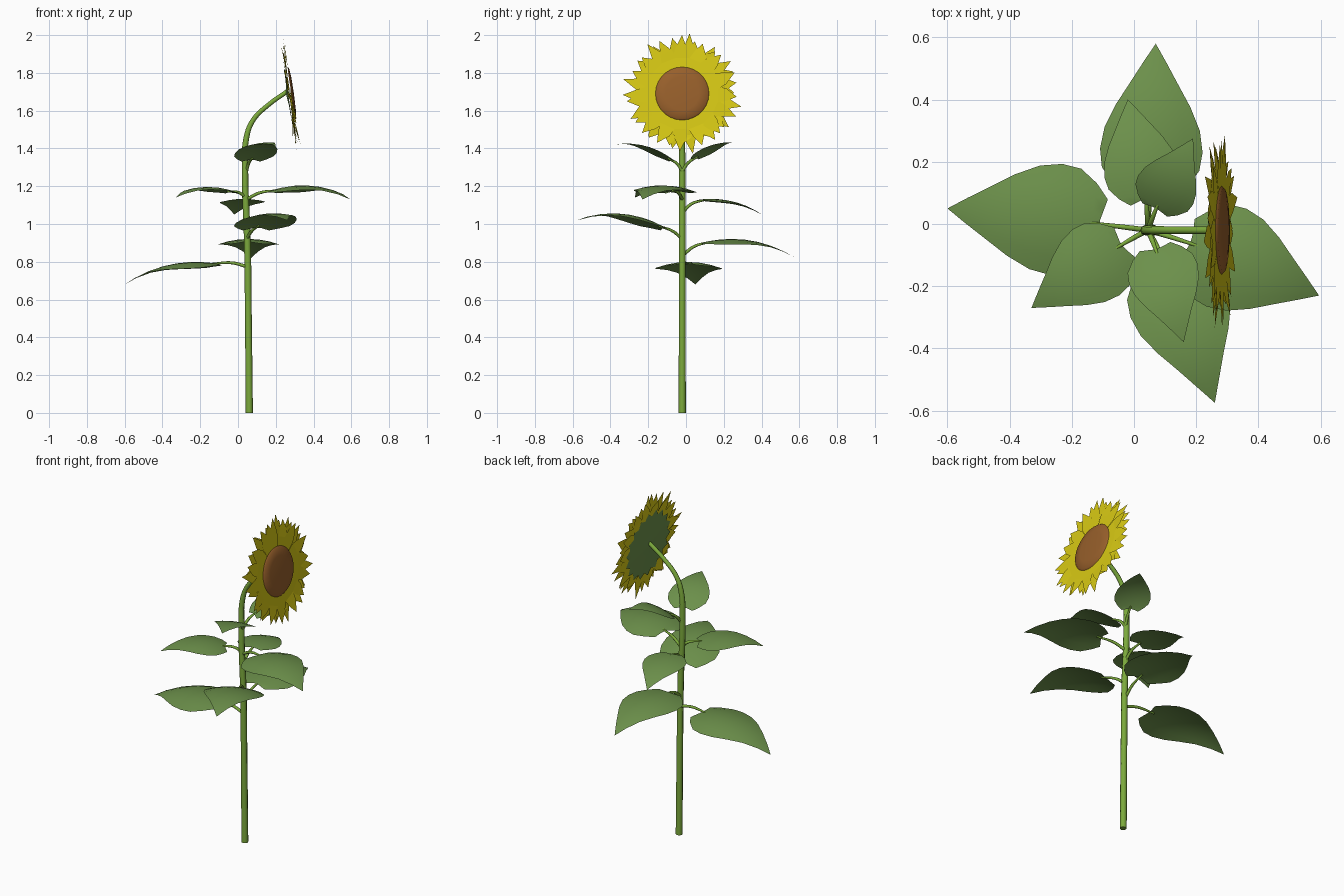
import bpy, bmesh, math, random
from mathutils import Vector

random.seed(4)
cube = bpy.data.objects.get("Cube")
if cube:
    bpy.data.objects.remove(cube, do_unlink=True)


def material(name, rgb):
    m = bpy.data.materials.new(name)
    m.use_nodes = True
    m.diffuse_color = (*rgb, 1)
    m.node_tree.nodes["Principled BSDF"].inputs["Base Color"].default_value = (*rgb, 1)
    return m


LEAF = material("leaf green", (0.15, 0.28, 0.07))
STEM = material("stem green", (0.20, 0.40, 0.045))
PETAL = material("petal yellow", (0.68, 0.58, 0.007))
SEED = material("seed brown", (0.31, 0.115, 0.024))


def finish(bm, name, mat, smooth=False):
    mesh = bpy.data.meshes.new(name)
    for f in bm.faces:
        f.smooth = smooth
    bm.to_mesh(mesh)
    bm.free()
    mesh.materials.append(mat)
    obj = bpy.data.objects.new(name, mesh)
    bpy.context.collection.objects.link(obj)
    return obj


def tube(name, points, radii, mat):
    """Smooth tapered tube through the points, turned into a mesh."""
    curve = bpy.data.curves.new(name + "_path", "CURVE")
    curve.dimensions = "3D"
    curve.bevel_depth = 1
    curve.bevel_resolution = 2
    curve.resolution_u = 5
    curve.use_fill_caps = True
    spline = curve.splines.new("BEZIER")
    spline.bezier_points.add(len(points) - 1)
    for bp, co, r in zip(spline.bezier_points, points, radii):
        bp.co = co
        bp.radius = r
        bp.handle_left_type = bp.handle_right_type = "AUTO"
    path = bpy.data.objects.new(name + "_path", curve)
    bpy.context.collection.objects.link(path)
    graph = bpy.context.evaluated_depsgraph_get()
    mesh = bpy.data.meshes.new_from_object(path.evaluated_get(graph))
    bpy.data.objects.remove(path, do_unlink=True)
    mesh.materials.clear()
    mesh.materials.append(mat)
    obj = bpy.data.objects.new(name, mesh)
    bpy.context.collection.objects.link(obj)
    return obj


# Stem with its bent neck
stem_path = [(0.06, 0), (0.055, 0.5), (0.05, 0.9), (0.037, 1.3),
             (0.045, 1.46), (0.08, 1.55), (0.16, 1.63), (0.265, 1.705)]
tube("stem", [(x, -0.02, z) for x, z in stem_path],
     [0.019, 0.018, 0.018, 0.017, 0.015, 0.013, 0.012, 0.012], STEM)

# Leaf outline: distance along the leaf, half width
OUTLINE = [(0, 0.12), (-0.03, 0.45), (0.05, 0.72), (0.16, 0.95), (0.28, 1), (0.42, 0.93),
           (0.57, 0.73), (0.72, 0.47), (0.87, 0.22), (1, 0)]
COLS = (-1, -0.66, -0.33, 0, 0.33, 0.66, 1)


def leaf(name, node_z, base, tip, half, arch):
    base, tip = Vector(base), Vector(tip)
    along = tip - base
    side = Vector((-along.y, along.x, 0)).normalized()
    up = along.cross(side).normalized()
    bm = bmesh.new()
    rows = []
    for i, (t, w) in enumerate(OUTLINE):
        row = []
        for u in COLS:
            s = u * w * half
            # the first rows curl back only at the lobes
            tt = max(0, t) if abs(u) < 0.5 else t
            if i == 1:
                tt = 0.025 - 0.055 * abs(u)
            bend = arch * 4 * tt * (1 - tt) - 1.1 * s * s
            row.append(bm.verts.new(base + along * tt + side * s + up * bend))
        rows.append(row)
    for a, b in zip(rows, rows[1:]):
        for k in range(len(COLS) - 1):
            bm.faces.new((a[k], b[k], b[k + 1], a[k + 1]))
    bmesh.ops.remove_doubles(bm, verts=bm.verts, dist=0.0005)
    bmesh.ops.recalc_face_normals(bm, faces=bm.faces)
    if sum(f.normal.z for f in bm.faces) < 0:
        bmesh.ops.reverse_faces(bm, faces=bm.faces)
    finish(bm, name, LEAF, True)
    # Leaf stalk, running a little way under the blade
    start = Vector((0.045, -0.02, node_z))
    mid = (start + base) / 2 + Vector((0, 0, 0.012))
    end = base + along * 0.06 + up * (arch * 0.2 - 0.004)
    tube(name + "_stalk", [start, mid, end], [0.009, 0.008, 0.005], STEM)


leaf("lowest_leaf_right", 0.775, (-0.11, 0.0, 0.79), (-0.6, 0.05, 0.68), 0.18, 0.05)
leaf("low_leaf_back", 0.83, (0.05, 0.10, 0.905), (0.07, 0.58, 0.82), 0.165, 0.05)
leaf("low_leaf_front", 0.92, (0.1, -0.12, 0.98), (0.26, -0.575, 1.02), 0.165, 0.055)
leaf("middle_leaf_left", 1.13, (0.18, -0.06, 1.175), (0.595, -0.23, 1.13), 0.17, 0.05)
leaf("middle_leaf_right", 1.14, (-0.04, -0.065, 1.17), (-0.33, -0.27, 1.14), 0.13, 0.04)
leaf("middle_leaf_back", 1.06, (0.04, 0.08, 1.13), (-0.02, 0.4, 1.05), 0.12, 0.03)
leaf("top_leaf_front", 1.28, (0.07, -0.08, 1.34), (0.16, -0.38, 1.42), 0.115, 0.035)
leaf("top_leaf_back", 1.28, (0.07, 0.05, 1.35), (0.19, 0.275, 1.43), 0.1, 0.03)

# Flower head frame: faces +x, tipped slightly upward
CENTRE = Vector((0.278, -0.02, 1.69))
TILT = math.radians(8)
OUT = Vector((math.cos(TILT), 0, math.sin(TILT)))
UP = Vector((-math.sin(TILT), 0, math.cos(TILT)))
SIDE = Vector((0, 1, 0))


def on_head(r, angle, h, shift=0):
    radial = SIDE * math.cos(angle) + UP * math.sin(angle)
    across = UP * math.cos(angle) - SIDE * math.sin(angle)
    return CENTRE + radial * r + across * shift + OUT * h


# Petals: overlapping rings of pointed blades
bm = bmesh.new()
COUNT = 16
for height, reach, turn in ((0.004, 0.31, 0), (-0.002, 0.315, 0.5), (-0.008, 0.29, 0.25)):
    for i in range(COUNT):
        a = math.tau * (i + turn + random.uniform(-0.12, 0.12)) / COUNT
        tip_r = reach + random.uniform(-0.025, 0.01)
        curl = random.uniform(-0.014, 0.012)
        shape = [(0.1, -0.022, 0), (0.19, -0.042, 0), (0.235, -0.033, curl * 0.4),
                 (tip_r, random.uniform(-0.014, 0.014), curl),
                 (0.235, 0.033, curl * 0.4), (0.19, 0.042, 0), (0.1, 0.022, 0)]
        v = [bm.verts.new(on_head(r, a, height + dh, s)) for r, s, dh in shape]
        bm.faces.new((v[0], v[1], v[5], v[6]))
        bm.faces.new((v[1], v[2], v[4], v[5]))
        bm.faces.new((v[2], v[3], v[4]))
finish(bm, "petals", PETAL)


def dish(name, rings, apex_h, mat, segments, jag=0.0, smooth=True):
    """Shallow round cap made of rings (radius, height) closed by an apex."""
    bm = bmesh.new()
    loops = []
    for k, (r, h) in enumerate(rings):
        loops.append([bm.verts.new(on_head(r - (jag if k == 0 and i % 2 else 0),
                                           math.tau * i / segments, h))
                      for i in range(segments)])
    apex = bm.verts.new(on_head(0, 0, apex_h))
    for i in range(segments):
        j = (i + 1) % segments
        for a, b in zip(loops, loops[1:]):
            bm.faces.new((a[i], a[j], b[j], b[i]))
        bm.faces.new((loops[-1][i], loops[-1][j], apex))
    if apex_h < 0:
        bmesh.ops.reverse_faces(bm, faces=bm.faces)
    return finish(bm, name, mat, smooth)


# Seed disc in front, jagged green calyx behind
dish("seed_disc", [(0.142, 0.004), (0.135, 0.011), (0.09, 0.016)], 0.018, SEED, 28)
dish("calyx", [(0.21, -0.012), (0.165, -0.013), (0.06, -0.017)], -0.024, LEAF, 36, 0.03, False)
